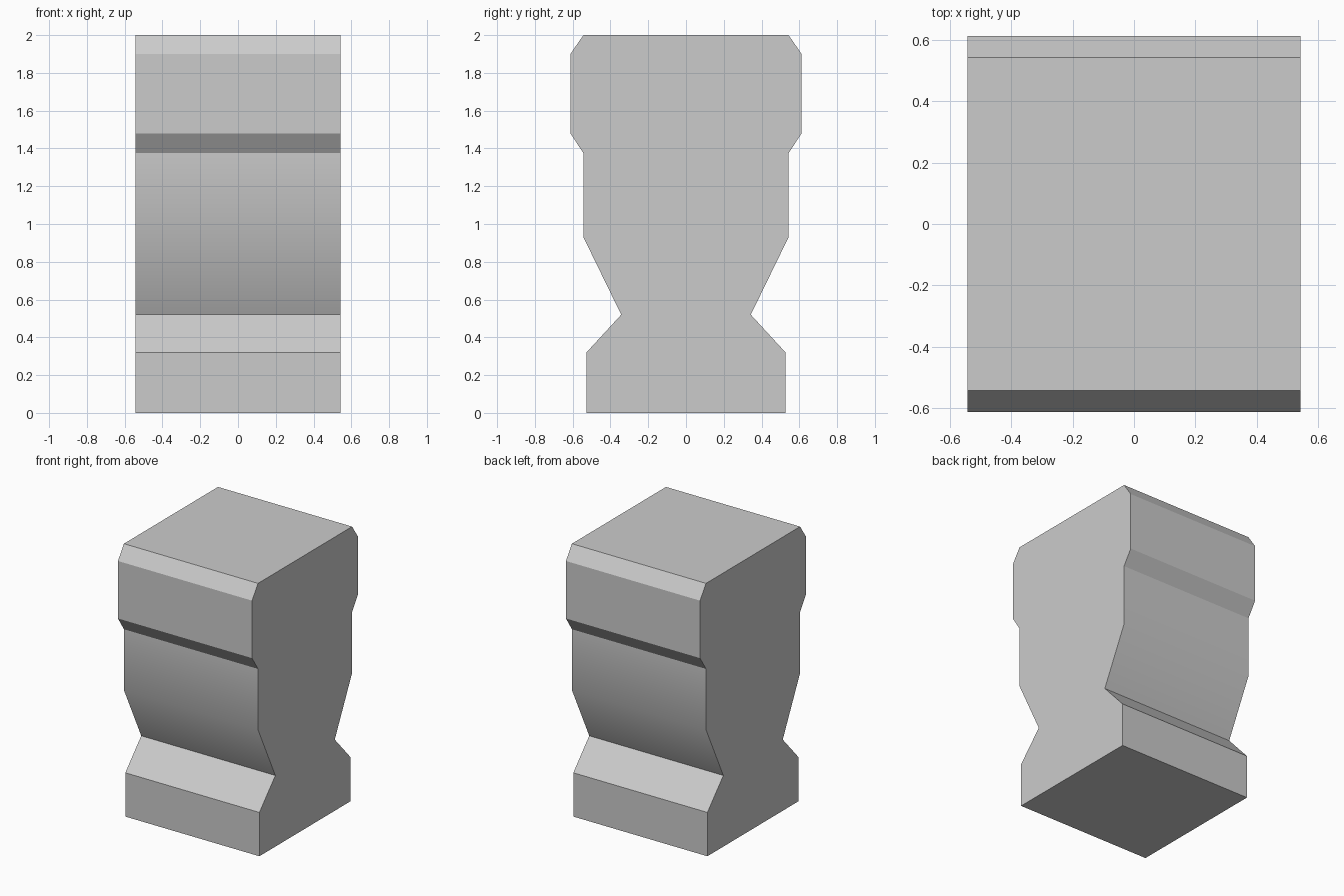
import bpy, bmesh, math

if "Cube" in bpy.data.objects:
    bpy.data.objects.remove(bpy.data.objects["Cube"])

HALF_WIDTH = 0.542
# Half silhouette (y, z), bottom to top: foot, neck, shaft, chamfered head
HALF = [(0.527, 0), (0.527, 0.32), (0.343, 0.52), (0.543, 0.93),
        (0.543, 1.375), (0.612, 1.48), (0.612, 1.90), (0.543, 2.0)]
profile = HALF + [(-y, z) for y, z in reversed(HALF)]

# Extrude the mirrored silhouette along x
bm = bmesh.new()
face = bm.faces.new([bm.verts.new((-HALF_WIDTH, y, z)) for y, z in profile])
extruded = bmesh.ops.extrude_face_region(bm, geom=[face], use_keep_orig=True)
verts = [v for v in extruded["geom"] if isinstance(v, bmesh.types.BMVert)]
bmesh.ops.translate(bm, verts=verts, vec=(2 * HALF_WIDTH, 0, 0))
bmesh.ops.recalc_face_normals(bm, faces=bm.faces)

mesh = bpy.data.meshes.new("carved_post")
bm.to_mesh(mesh)
bm.free()
post = bpy.data.objects.new("carved_post", mesh)
bpy.context.collection.objects.link(post)

# Soft bend where the shaft meets the neck, sharp elsewhere
bpy.context.view_layer.objects.active = post
post.select_set(True)
bpy.ops.object.shade_smooth_by_angle(angle=math.radians(30))
